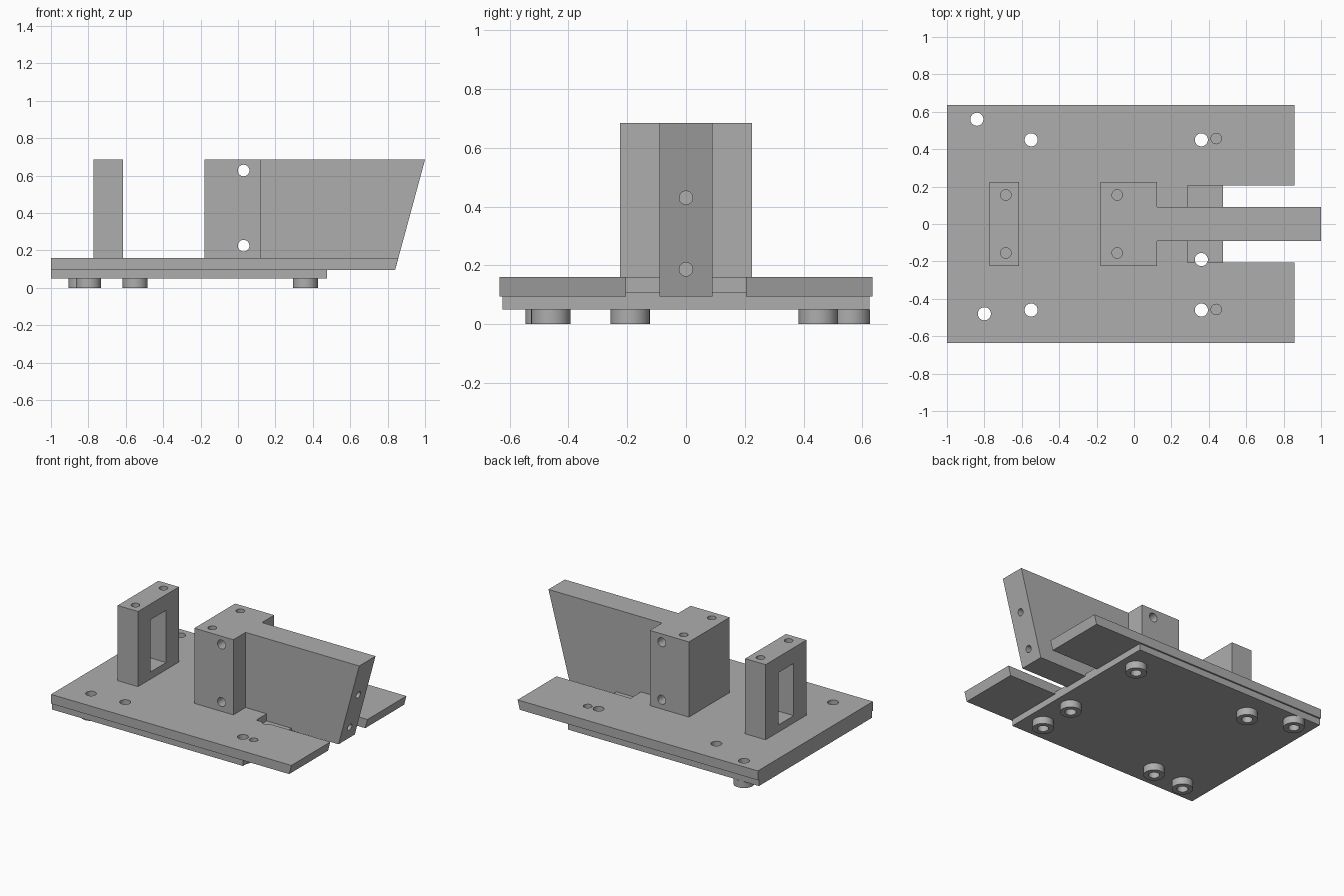
import bpy, bmesh
from mathutils import Matrix, Vector

cube = bpy.data.objects.get("Cube")
if cube:
    bpy.data.objects.remove(cube, do_unlink=True)

grey = bpy.data.materials.new("plain grey")
grey.use_nodes = True
GREY = (0.42, 0.42, 0.42, 1)
grey.diffuse_color = GREY
grey.node_tree.nodes["Principled BSDF"].inputs["Base Color"].default_value = GREY


def make(name, bm):
    bmesh.ops.recalc_face_normals(bm, faces=bm.faces)
    mesh = bpy.data.meshes.new(name)
    bm.to_mesh(mesh)
    bm.free()
    mesh.materials.append(grey)
    ob = bpy.data.objects.new(name, mesh)
    bpy.context.collection.objects.link(ob)
    return ob


def prism(bm, profile, half_width):
    """Extrude an x-z outline symmetrically along y."""
    face = bm.faces.new([bm.verts.new((x, -half_width, z)) for x, z in profile])
    ext = bmesh.ops.extrude_face_region(bm, geom=[face])["geom"]
    verts = [v for v in ext if isinstance(v, bmesh.types.BMVert)]
    bmesh.ops.translate(bm, verts=verts, vec=(0, 2 * half_width, 0))


def box(bm, x0, x1, half_width, z0, z1):
    prism(bm, [(x0, z0), (x1, z0), (x1, z1), (x0, z1)], half_width)


def rod(bm, start, end, radius):
    a, b = Vector(start), Vector(end)
    turn = (b - a).to_track_quat('Z', 'Y').to_matrix().to_4x4()
    bmesh.ops.create_cone(bm, cap_ends=True, segments=32, radius1=radius, radius2=radius,
                          depth=(b - a).length, matrix=Matrix.Translation((a + b) / 2) @ turn)


def cut(ob, bm):
    """Subtract the bmesh from the object and bake the result."""
    cutter = make("cutter", bm)
    cutter.hide_render = True
    mod = ob.modifiers.new("cut", 'BOOLEAN')
    mod.operation, mod.solver, mod.object = 'DIFFERENCE', 'EXACT', cutter
    graph = bpy.context.evaluated_depsgraph_get()
    mesh = bpy.data.meshes.new_from_object(ob.evaluated_get(graph))
    ob.modifiers.clear()
    ob.data = mesh
    bpy.data.objects.remove(cutter, do_unlink=True)


HOLES = [(-0.84, 0.56), (-0.55, 0.45), (0.36, 0.45), (-0.80, -0.48),
         (-0.55, -0.46), (0.36, -0.46), (0.36, -0.19)]
TOP, LOW, FOOT = 0.16, 0.095, 0.05
HIGH = 0.685


def bolt_holes():
    bm = bmesh.new()
    for x, y in HOLES:
        rod(bm, (x, y, -0.1), (x, y, 0.3), 0.035)
    return bm


# Lower plate with the raised tongue that shows in the slot
bm = bmesh.new()
box(bm, -1, 0.475, 0.624, FOOT, LOW)
lower_plate = make("lower_plate", bm)
cut(lower_plate, bolt_holes())
bm = bmesh.new()
box(bm, 0.285, 0.475, 0.205, LOW - 0.02, 0.11)
tongue = make("slot_tongue", bm)
cut(tongue, bolt_holes())

# Upper plate with a bevelled end and an open slot
bm = bmesh.new()
prism(bm, [(-1, LOW), (0.84, LOW), (0.857, TOP), (-1, TOP)], 0.635)
upper_plate = make("upper_plate", bm)
bm = bmesh.new()
box(bm, 0.285, 1.1, 0.205, 0, 0.3)
cut(upper_plate, bm)
bm = bolt_holes()
for y in (-0.457, 0.457):
    rod(bm, (0.44, y, LOW - 0.02), (0.44, y, 0.3), 0.028)
cut(upper_plate, bm)

# Ring feet under each bolt hole
for i, (x, y) in enumerate(HOLES):
    bm = bmesh.new()
    rod(bm, (x, y, 0), (x, y, FOOT), 0.067)
    foot = make(f"ring_foot_{i + 1}", bm)
    bm = bmesh.new()
    rod(bm, (x, y, -0.1), (x, y, 0.2), 0.035)
    cut(foot, bm)

# Rear post with a window and two screw holes on top
bm = bmesh.new()
box(bm, -0.773, -0.615, 0.225, TOP, HIGH)
post = make("window_post", bm)
bm = bmesh.new()
box(bm, -0.9, -0.5, 0.085, 0.21, 0.575)
for y in (-0.155, 0.155):
    rod(bm, (-0.685, y, 0.5), (-0.685, y, 0.8), 0.028)
cut(post, bm)

# Middle block with cross holes and screw holes on top
bm = bmesh.new()
box(bm, -0.18, 0.122, 0.225, TOP, HIGH)
block = make("middle_block", bm)
bm = bmesh.new()
for z in (0.225, 0.627):
    rod(bm, (0.03, -0.4, z), (0.03, 0.4, z), 0.031)
for y in (-0.155, 0.155):
    rod(bm, (-0.09, y, 0.5), (-0.09, y, 0.8), 0.028)
cut(block, bm)

# Long fin with a slanted end, reaching down into the slot
bm = bmesh.new()
prism(bm, [(0.122, TOP), (0.285, TOP), (0.285, LOW), (0.84, LOW), (1, HIGH), (0.122, HIGH)], 0.09)
fin = make("slanted_fin", bm)
bm = bmesh.new()
for z in (0.187, 0.43):
    rod(bm, (0.7, 0, z), (1.1, 0, z), 0.023)
cut(fin, bm)

# Smooth hole walls and feet, keeping edges sharp
bpy.ops.object.select_all(action='DESELECT')
parts = [o for o in bpy.context.collection.objects if o.type == 'MESH']
for ob in parts:
    ob.select_set(True)
bpy.context.view_layer.objects.active = parts[0]
bpy.ops.object.shade_smooth_by_angle()
